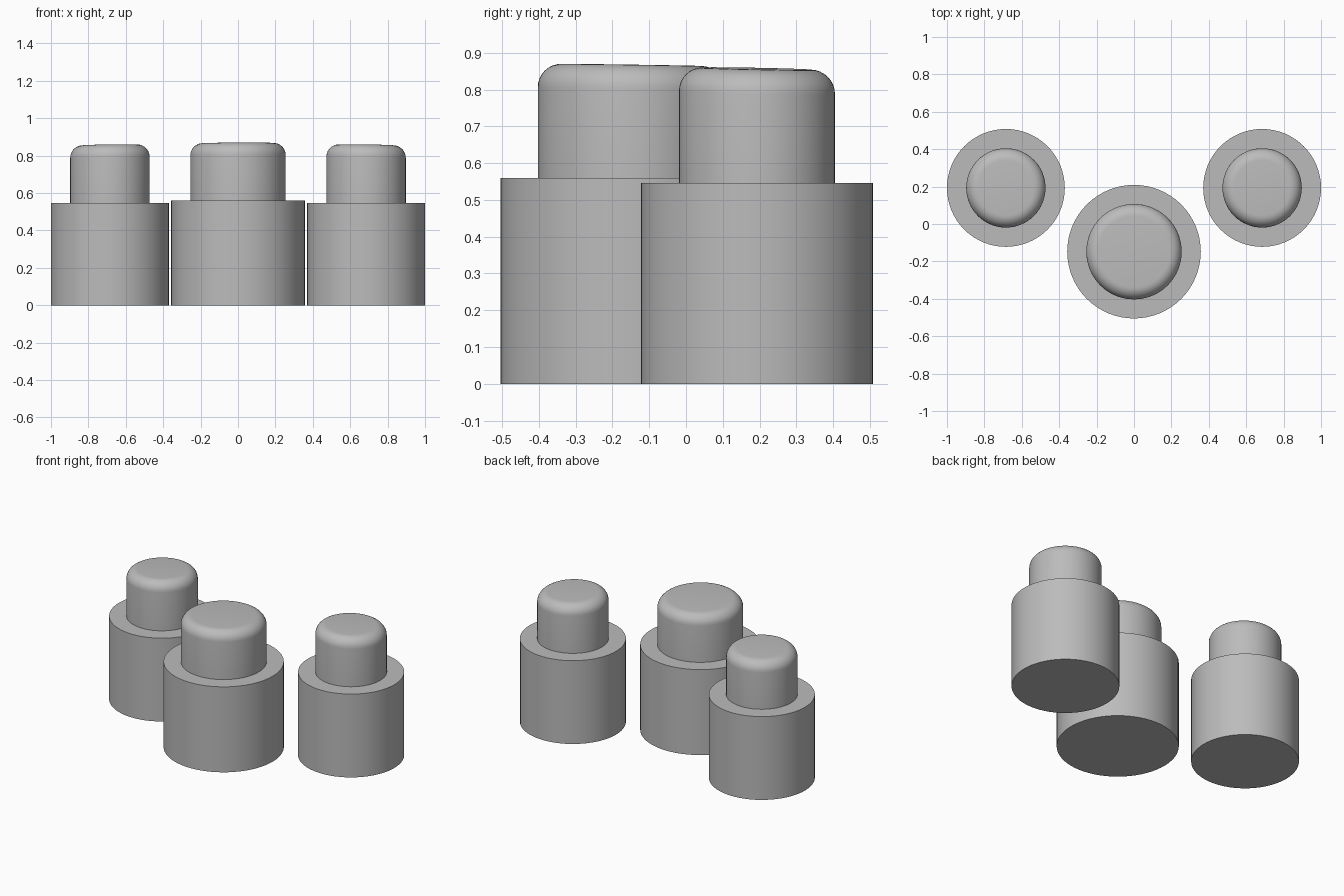
import bpy, bmesh
from math import sin, cos, pi, radians
from mathutils import Matrix

cube = bpy.data.objects.get("Cube")
if cube:
    bpy.data.objects.remove(cube, do_unlink=True)

SIDES = 64
GREY = (0.5, 0.5, 0.5, 1)
grey = bpy.data.materials.new("plain grey")
grey.use_nodes = True
grey.diffuse_color = GREY
grey.node_tree.nodes["Principled BSDF"].inputs["Base Color"].default_value = GREY


def lathe(name, profile, location, tilt=(0, 0)):
    """Spin a radius/height profile; tilt slopes the upper part."""
    bm = bmesh.new()
    rings = []
    for r, z in profile:
        angles = [2 * pi * i / SIDES for i in range(SIDES)]
        rings.append([bm.verts.new((r * cos(a), r * sin(a), z)) for a in angles])
    for low, high in zip(rings, rings[1:]):
        for i in range(SIDES):
            j = (i + 1) % SIDES
            bm.faces.new((low[i], low[j], high[j], high[i]))
    bm.faces.new(reversed(rings[0]))
    bm.faces.new(rings[-1])
    for ring in rings[1:]:
        for v in ring:
            v.co.z += tilt[0] * v.co.x + tilt[1] * v.co.y
    bmesh.ops.transform(bm, matrix=Matrix.Translation(location), verts=bm.verts)
    mesh = bpy.data.meshes.new(name)
    bm.to_mesh(mesh)
    bm.free()
    mesh.materials.append(grey)
    obj = bpy.data.objects.new(name, mesh)
    bpy.context.collection.objects.link(obj)
    bpy.ops.object.select_all(action="DESELECT")
    obj.select_set(True)
    bpy.context.view_layer.objects.active = obj
    bpy.ops.object.shade_smooth_by_angle(angle=radians(30))


def pedestal(side, x, y, radius, height, knob_radius, top, tilt):
    # Wide drum
    lathe(side + "_drum", [(radius, 0), (radius, height)], (x, y, 0))
    # Narrower knob with a rounded top edge
    b = 0.065
    profile = [(knob_radius, height)]
    for k in range(9):
        a = pi / 2 * k / 8
        profile.append((knob_radius - b + b * cos(a), top - b + b * sin(a)))
    lathe(side + "_knob", profile, (x, y, 0), tilt)


pedestal("centre", 0, -0.148, 0.357, 0.56, 0.255, 0.867, (0.004, -0.015))
for side, s in (("left", 1), ("right", -1)):
    pedestal(side, s * 0.685, 0.193, 0.315, 0.546, 0.212, 0.857, (-s * 0.015, -0.02))
